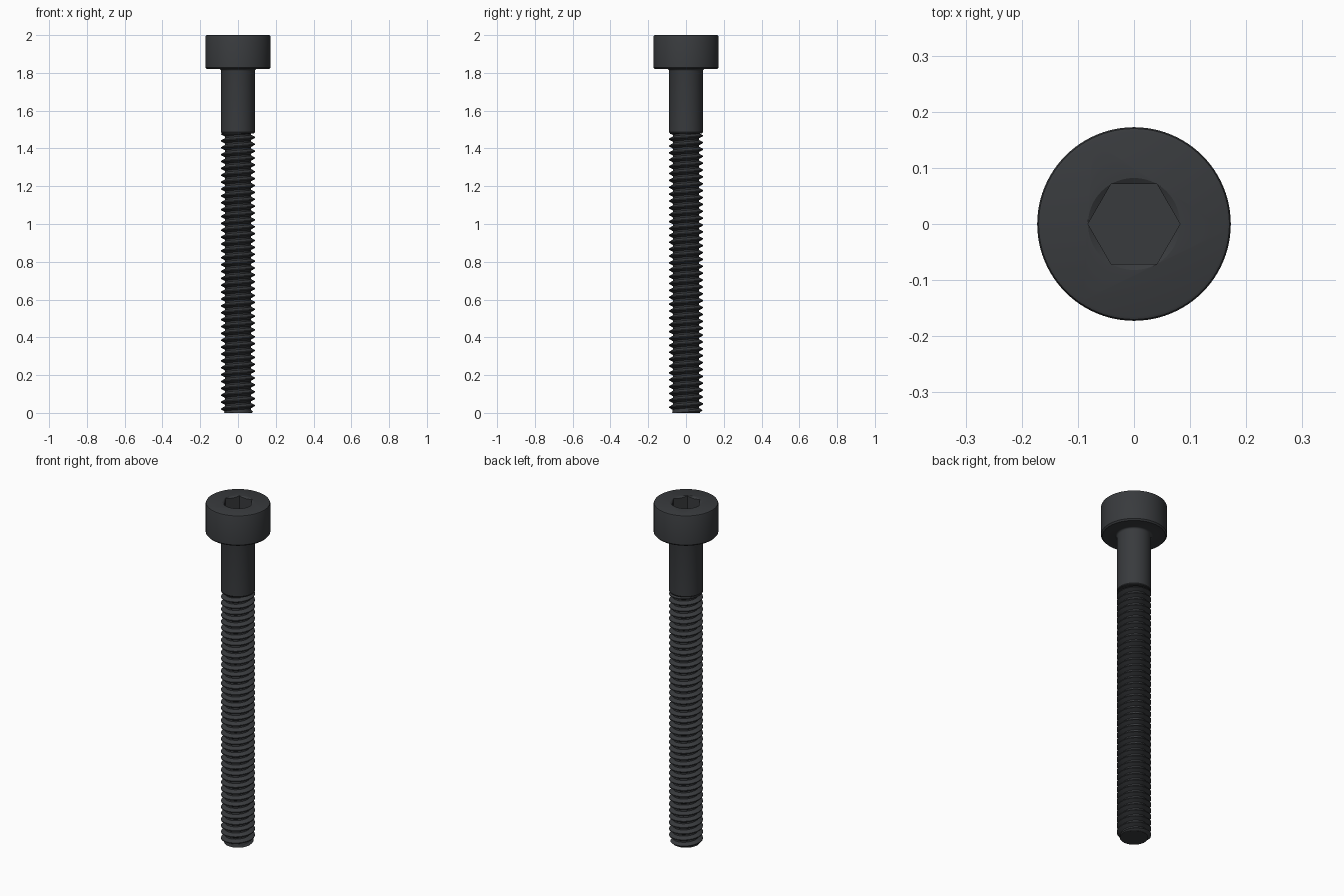
import bpy, bmesh
from math import cos, sin, pi, radians

if "Cube" in bpy.data.objects:
    bpy.data.objects.remove(bpy.data.objects["Cube"])

R, CORE, PITCH = 0.09, 0.068, 0.0364     # thread crest radius, root radius, pitch
THREAD_TOP, HEAD_Z, HEAD_R = 1.48, 1.82, 0.1725

steel = bpy.data.materials.new("black_steel")
steel.diffuse_color = (0.04, 0.043, 0.047, 1)
steel.use_nodes = True
steel.node_tree.nodes["Principled BSDF"].inputs["Base Color"].default_value = steel.diffuse_color


def finish(bm, name):
    bmesh.ops.recalc_face_normals(bm, faces=bm.faces)
    me = bpy.data.meshes.new(name)
    bm.to_mesh(me)
    bm.free()
    me.materials.append(steel)
    ob = bpy.data.objects.new(name, me)
    bpy.context.collection.objects.link(ob)
    return ob


def lathe(name, profile, segs):
    """Closed solid of revolution from (radius, z) points, capped at both ends."""
    bm = bmesh.new()
    rings = [[bm.verts.new((r * cos(2 * pi * i / segs), r * sin(2 * pi * i / segs), z))
              for i in range(segs)] for r, z in profile]
    for a, b in zip(rings, rings[1:]):
        for i in range(segs):
            j = (i + 1) % segs
            bm.faces.new((a[i], a[j], b[j], b[i]))
    bm.faces.new(rings[0])
    bm.faces.new(rings[-1])
    return finish(bm, name)


def smooth(ob):
    bpy.ops.object.select_all(action='DESELECT')
    ob.select_set(True)
    bpy.context.view_layer.objects.active = ob
    bpy.ops.object.shade_smooth_by_angle(angle=radians(25))


# head and plain shank in one revolved profile, with a fillet under the head
fillet = [(R + 0.01 * (1 - sin(t)), HEAD_Z - 0.01 * (1 - cos(t)))
          for t in (0, pi / 8, pi / 4, 3 * pi / 8, pi / 2)]
body = lathe("head_and_shank",
             [(0.165, 2.0), (0.170, 1.998), (HEAD_R, 1.992),
              (HEAD_R, HEAD_Z + 0.008), (0.165, HEAD_Z)] + fillet +
             [(R, THREAD_TOP + 0.006), (R - 0.006, THREAD_TOP - 0.002)], 96)

# hex socket with a conical lead-in, cut into the head
cutters = [lathe("socket_hex_cutter", [(0.082, 2.05), (0.082, 1.91)], 6),
           lathe("socket_cone_cutter", [(0.0995, 2.01), (0.082, 2.0), (0.012, 1.96)], 96)]
for c in cutters:
    bpy.context.view_layer.objects.active = body
    m = body.modifiers.new(c.name, 'BOOLEAN')
    m.operation, m.solver, m.object = 'DIFFERENCE', 'EXACT', c
    bpy.ops.object.modifier_apply(modifier=m.name)
    bpy.data.objects.remove(c)
smooth(body)

# helical thread: a V profile swept upward, trimmed flat at both ends
SEGS = 64
TURNS = int(THREAD_TOP / PITCH) + 3
vee = [(R, 0.0), (R, 0.14), (CORE, 0.46), (CORE, 0.68), (R, 1.0)]
bm = bmesh.new()
prev = None
for k in range(TURNS * SEGS + 1):
    a = 2 * pi * k / SEGS
    row = []
    for r, f in vee:
        z = min(max((k / SEGS - 1 + f) * PITCH, 0.0), THREAD_TOP)
        r = min(r, 0.074 + z)            # chamfered tip
        row.append(bm.verts.new((r * cos(a), r * sin(a), z)))
    if prev:
        for i in range(len(vee) - 1):
            bm.faces.new((prev[i], row[i], row[i + 1], prev[i + 1]))
    prev = row
bmesh.ops.remove_doubles(bm, verts=bm.verts, dist=1e-5)
bmesh.ops.dissolve_degenerate(bm, edges=bm.edges, dist=1e-6)
thread = finish(bm, "thread")
smooth(thread)

# flat end of the screw
tip = lathe("tip", [(CORE - 0.001, 0.03), (0.073, 0.004), (0.073, 0.0)][::2], 64)
smooth(tip)
